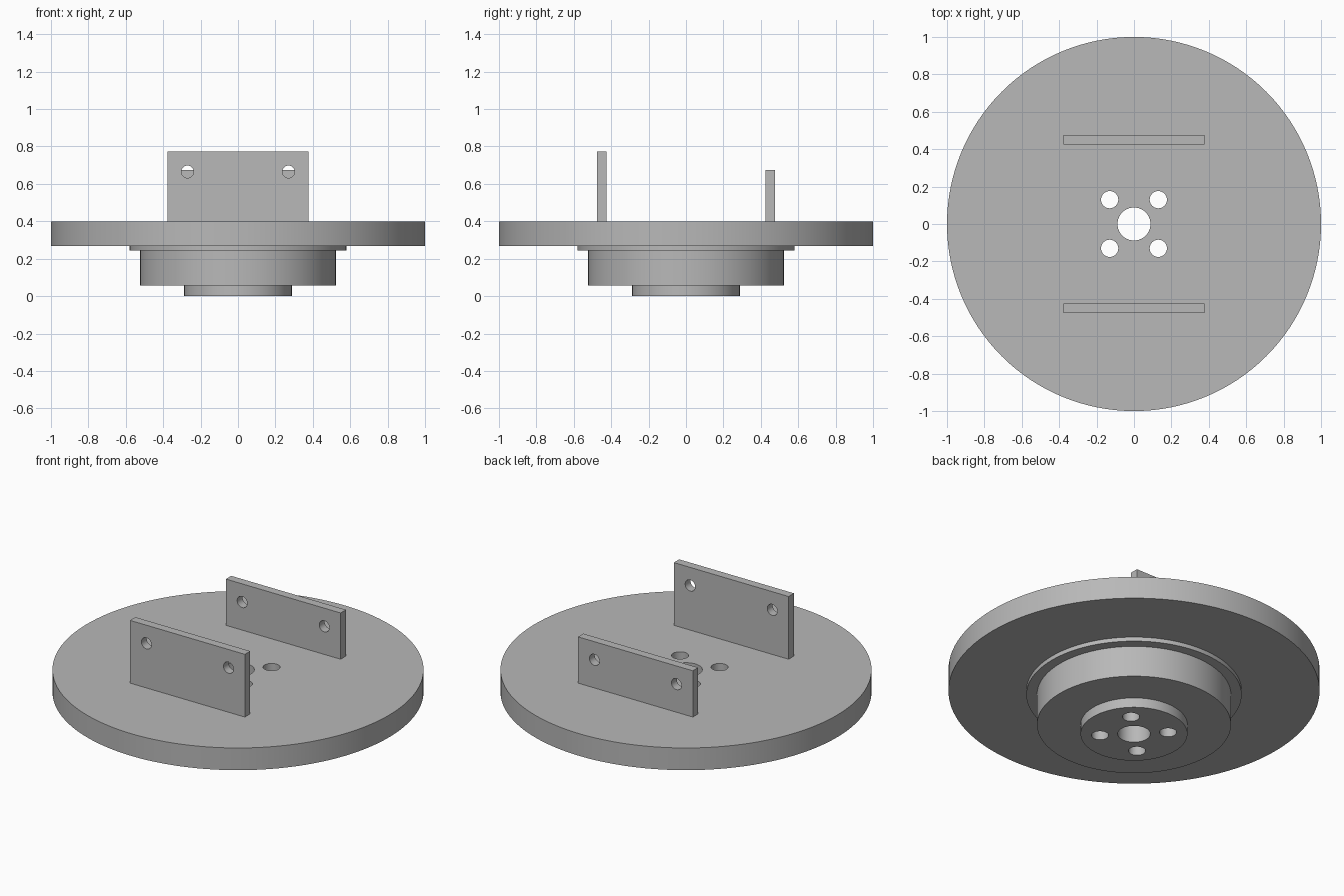
import bpy, bmesh, math
from mathutils import Matrix, Vector

if "Cube" in bpy.data.objects:
    bpy.data.objects.remove(bpy.data.objects["Cube"], do_unlink=True)

grey = bpy.data.materials.new("machined grey")
grey.use_nodes = True
colour = (0.48, 0.48, 0.48, 1)
grey.diffuse_color = colour
grey.node_tree.nodes["Principled BSDF"].inputs["Base Color"].default_value = colour


def make_object(name, bm):
    bmesh.ops.recalc_face_normals(bm, faces=bm.faces)
    mesh = bpy.data.meshes.new(name)
    bm.to_mesh(mesh)
    bm.free()
    mesh.materials.append(grey)
    obj = bpy.data.objects.new(name, mesh)
    bpy.context.collection.objects.link(obj)
    return obj


def drill(obj, centres, radius, length, turn=Matrix()):
    """Cut round holes through obj, along z unless turned."""
    bm = bmesh.new()
    for c in centres:
        bmesh.ops.create_cone(bm, cap_ends=True, segments=48, radius1=radius,
                              radius2=radius, depth=length,
                              matrix=Matrix.Translation(c) @ turn)
    cutter = make_object("hole_cutter", bm)
    cutter.hide_render = True
    mod = obj.modifiers.new("holes", "BOOLEAN")
    mod.operation, mod.solver, mod.object = "DIFFERENCE", "EXACT", cutter
    bpy.context.view_layer.objects.active = obj
    bpy.ops.object.modifier_apply(modifier=mod.name)
    bpy.data.objects.remove(cutter, do_unlink=True)


def smooth(obj):
    bpy.ops.object.select_all(action="DESELECT")
    obj.select_set(True)
    bpy.context.view_layer.objects.active = obj
    bpy.ops.object.shade_smooth_by_angle(angle=math.radians(30))


# Stepped round base with a central bore, turned from one closed profile
BORE = 0.088
profile = [(BORE, 0), (0.288, 0), (0.288, 0.058), (0.523, 0.058),
           (0.523, 0.243), (0.58, 0.243), (0.58, 0.268), (1, 0.268),
           (1, 0.4), (BORE, 0.4)]
bm = bmesh.new()
verts = [bm.verts.new((r, 0, z)) for r, z in profile]
edges = [bm.edges.new((a, b)) for a, b in zip(verts, verts[1:] + verts[:1])]
bmesh.ops.spin(bm, geom=verts + edges, cent=(0, 0, 0), axis=(0, 0, 1),
               angle=math.tau, steps=128, use_duplicate=False)
bmesh.ops.remove_doubles(bm, verts=bm.verts, dist=0.0001)
base = make_object("stepped_disc", bm)

# Four bolt holes around the bore
drill(base, [Vector((x, y, 0.2)) for x in (-0.13, 0.13) for y in (-0.13, 0.13)],
      0.046, 1)
smooth(base)

# Upright plates, each with two cross holes below the top edge
for name, y, top in (("front_plate", -0.45, 0.773), ("back_plate", 0.45, 0.675)):
    bottom = 0.4
    bm = bmesh.new()
    bmesh.ops.create_cube(
        bm, size=1, matrix=Matrix.Translation((0, y, (top + bottom) / 2))
        @ Matrix.Diagonal((0.755, 0.05, top - bottom, 1)))
    plate = make_object(name, bm)
    drill(plate, [Vector((x, y, top - 0.108)) for x in (-0.27, 0.27)],
          0.033, 0.2, Matrix.Rotation(math.pi / 2, 4, "X"))
    smooth(plate)
